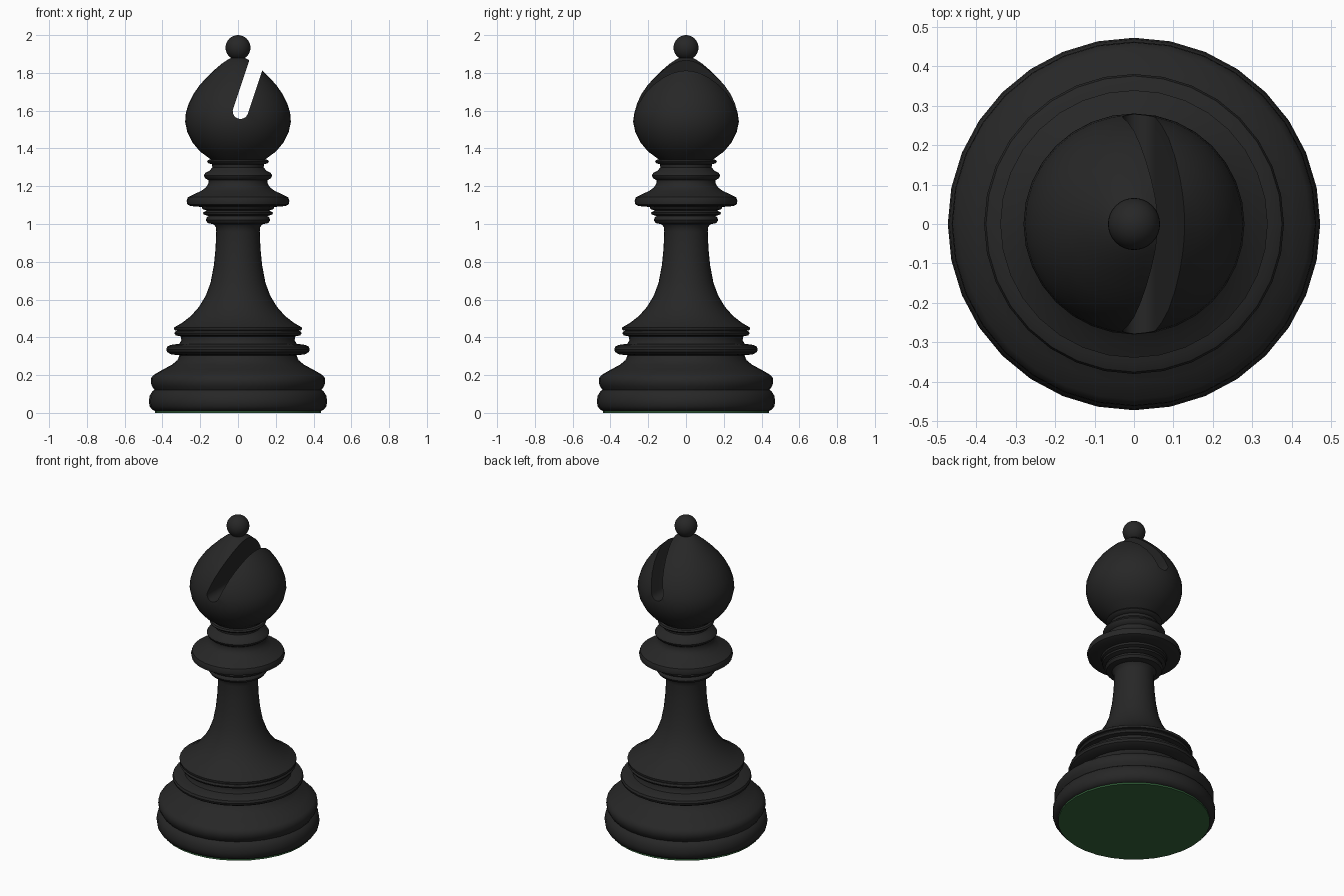
import bpy, bmesh, math
from mathutils import Vector

if "Cube" in bpy.data.objects:
    bpy.data.objects.remove(bpy.data.objects["Cube"])

SEGMENTS = 32


def material(name, rgb):
    m = bpy.data.materials.new(name)
    m.diffuse_color = (*rgb, 1)
    m.use_nodes = True
    m.node_tree.nodes["Principled BSDF"].inputs["Base Color"].default_value = m.diffuse_color
    return m


BLACK = material("black_wood", (0.02, 0.02, 0.02))
GREEN = material("green_felt", (0.035, 0.13, 0.045))


def finish(name, bm, mat):
    bmesh.ops.recalc_face_normals(bm, faces=bm.faces)
    me = bpy.data.meshes.new(name)
    bm.to_mesh(me)
    bm.free()
    me.materials.append(mat)
    ob = bpy.data.objects.new(name, me)
    bpy.context.collection.objects.link(ob)
    return ob


def smooth(ob, angle=38):
    bpy.ops.object.select_all(action='DESELECT')
    ob.select_set(True)
    bpy.context.view_layer.objects.active = ob
    bpy.ops.object.shade_smooth_by_angle(angle=math.radians(angle))


def lathe(name, profile, mat):
    """Spin a (radius, height) profile about z, closing both ends."""
    bm = bmesh.new()
    rings = []
    for r, z in profile:
        rings.append([bm.verts.new((r * math.cos(a), r * math.sin(a), z))
                      for a in (2 * math.pi * i / SEGMENTS for i in range(SEGMENTS))])
    for lo, hi in zip(rings, rings[1:]):
        for i in range(SEGMENTS):
            j = (i + 1) % SEGMENTS
            bm.faces.new((lo[i], lo[j], hi[j], hi[i]))
    bm.faces.new(rings[0][::-1])
    bm.faces.new(rings[-1])
    return finish(name, bm, mat)


# felt pad under the foot
smooth(lathe("felt_pad", [(0.44, 0), (0.44, 0.012)], GREEN))

# stepped foot
smooth(lathe("base", [
    (0.44, 0.01), (0.455, 0.018), (0.468, 0.035), (0.472, 0.06), (0.468, 0.09),
    (0.455, 0.112), (0.443, 0.122), (0.455, 0.14), (0.462, 0.16), (0.46, 0.185),
    (0.445, 0.202), (0.40, 0.228), (0.35, 0.255), (0.32, 0.28), (0.31, 0.305),
    (0.355, 0.31), (0.375, 0.322), (0.38, 0.336), (0.375, 0.35), (0.355, 0.36),
    (0.31, 0.366), (0.30, 0.385), (0.302, 0.405), (0.33, 0.41), (0.337, 0.422),
    (0.33, 0.433), (0.315, 0.437)], BLACK))

# flared stem
smooth(lathe("stem", [
    (0.315, 0.435), (0.337, 0.438), (0.339, 0.452), (0.30, 0.474), (0.25, 0.512),
    (0.205, 0.563), (0.17, 0.622), (0.145, 0.69), (0.128, 0.78), (0.119, 0.87),
    (0.115, 0.96), (0.118, 0.985), (0.13, 1.0)], BLACK))

# ringed collar
smooth(lathe("collar", [
    (0.13, 0.998), (0.16, 1.005), (0.17, 1.02), (0.165, 1.035), (0.155, 1.042),
    (0.182, 1.05), (0.186, 1.06), (0.165, 1.071), (0.188, 1.079), (0.192, 1.09),
    (0.25, 1.095), (0.268, 1.103), (0.272, 1.122), (0.265, 1.142), (0.235, 1.157),
    (0.195, 1.175), (0.168, 1.195), (0.155, 1.22), (0.157, 1.232), (0.175, 1.243),
    (0.181, 1.257), (0.172, 1.272), (0.148, 1.284), (0.136, 1.30), (0.137, 1.316),
    (0.158, 1.322), (0.164, 1.33), (0.158, 1.339), (0.13, 1.345)], BLACK))

# pear-shaped head
head = lathe("head", [
    (0.13, 1.33), (0.148, 1.345), (0.20, 1.383), (0.24, 1.43), (0.268, 1.485),
    (0.28, 1.54), (0.276, 1.59), (0.26, 1.64), (0.235, 1.69), (0.203, 1.735),
    (0.165, 1.777), (0.12, 1.82), (0.082, 1.852), (0.05, 1.873), (0.02, 1.885)], BLACK)

# slanted slot cutter with a rounded bottom end
half, tilt = 0.041, math.radians(18.5)
axis = Vector((math.sin(tilt), math.cos(tilt)))
side = Vector((math.cos(tilt), -math.sin(tilt)))
centre = Vector((0.013, 1.597))
outline = [centre + half * (math.cos(a) * side - math.sin(a) * axis)
           for a in (math.pi * i / 12 for i in range(13))]
outline += [centre - half * side + 0.5 * axis, centre + half * side + 0.5 * axis]
bm = bmesh.new()
face = bm.faces.new([bm.verts.new((p.x, -0.5, p.y)) for p in outline])
ext = bmesh.ops.extrude_face_region(bm, geom=[face])
bmesh.ops.translate(bm, vec=(0, 1, 0),
                    verts=[v for v in ext["geom"] if isinstance(v, bmesh.types.BMVert)])
cutter = finish("slot_cutter", bm, BLACK)
mod = head.modifiers.new("slot", 'BOOLEAN')
mod.operation, mod.solver, mod.object = 'DIFFERENCE', 'EXACT', cutter
bpy.context.view_layer.objects.active = head
bpy.ops.object.modifier_apply(modifier=mod.name)
bpy.data.objects.remove(cutter)
smooth(head)

# ball on the tip
bm = bmesh.new()
bmesh.ops.create_uvsphere(bm, u_segments=SEGMENTS, v_segments=16, radius=0.066)
bmesh.ops.translate(bm, verts=bm.verts, vec=(0, 0, 1.934))
smooth(finish("finial_ball", bm, BLACK))
